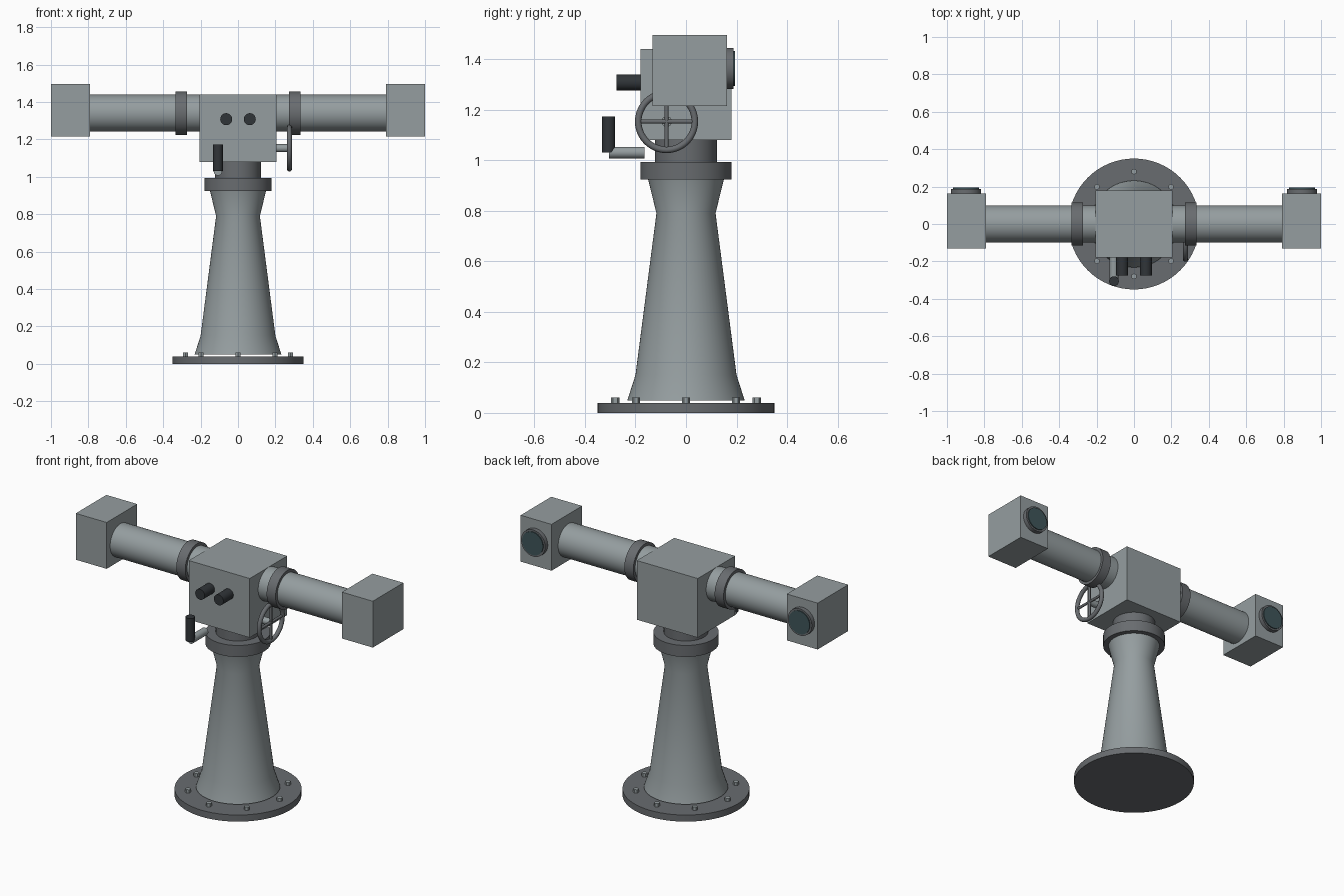
import bpy, bmesh
from math import pi, cos, sin, radians
from mathutils import Vector

if "Cube" in bpy.data.objects:
    bpy.data.objects.remove(bpy.data.objects["Cube"])


def material(name, color):
    m = bpy.data.materials.new(name)
    m.diffuse_color = (*color, 1)
    m.use_nodes = True
    m.node_tree.nodes["Principled BSDF"].inputs["Base Color"].default_value = m.diffuse_color
    return m


PAINT = material("grey_paint", (0.30, 0.34, 0.35))
STEEL = material("dark_steel", (0.14, 0.15, 0.16))
RUBBER = material("black_rubber", (0.03, 0.035, 0.04))
GLASS = material("lens_glass", (0.05, 0.09, 0.10))


def finish(ob, name, mat):
    ob.name = ob.data.name = name
    ob.data.materials.append(mat)
    bpy.ops.object.shade_smooth_by_angle(angle=radians(30))
    return ob


def box(name, lo, hi, mat):
    lo, hi = Vector(lo), Vector(hi)
    bpy.ops.mesh.primitive_cube_add(size=1, location=(lo + hi) / 2)
    ob = bpy.context.object
    for v in ob.data.vertices:
        v.co *= hi - lo
    return finish(ob, name, mat)


def rod(name, a, b, r, mat, sides=48):
    a, b = Vector(a), Vector(b)
    bpy.ops.mesh.primitive_cylinder_add(
        vertices=sides, radius=r, depth=(b - a).length, location=(a + b) / 2,
        rotation=(b - a).to_track_quat('Z', 'Y').to_euler())
    return finish(bpy.context.object, name, mat)


def lathe(name, profile, mat, sides=64):
    bm = bmesh.new()
    rings = [[bm.verts.new((r * cos(2 * pi * i / sides), r * sin(2 * pi * i / sides), z))
              for i in range(sides)] for r, z in profile]
    for low, high in zip(rings, rings[1:]):
        for i in range(sides):
            j = (i + 1) % sides
            bm.faces.new((low[i], low[j], high[j], high[i]))
    bm.faces.new(rings[0][::-1])
    bm.faces.new(rings[-1])
    me = bpy.data.meshes.new(name)
    bm.to_mesh(me)
    bm.free()
    ob = bpy.data.objects.new(name, me)
    bpy.context.collection.objects.link(ob)
    bpy.ops.object.select_all(action='DESELECT')
    bpy.context.view_layer.objects.active = ob
    ob.select_set(True)
    return finish(ob, name, mat)


# Base plate with a circle of hex bolts
rod("base_plate", (0, 0, 0), (0, 0, 0.04), 0.35, STEEL, 64)
for k in range(8):
    x, y = 0.28 * cos(k * pi / 4), 0.28 * sin(k * pi / 4)
    rod(f"base_bolt_{k + 1}", (x, y, 0.035), (x, y, 0.06), 0.016, PAINT, 6)

# Flared pedestal, bearing collar and neck
lathe("pedestal", [(0.232, 0.05), (0.2, 0.15), (0.117, 0.79), (0.15, 0.925)], PAINT)
rod("bearing_collar", (0, 0, 0.923), (0, 0, 0.993), 0.18, STEEL, 64)
rod("neck", (0, 0, 0.99), (0, 0, 1.085), 0.123, STEEL)

# Central housing
box("central_housing", (-0.205, -0.18, 1.08), (0.205, 0.18, 1.44), PAINT)

# Optical arms, mirrored left and right
TUBE_Z = 1.34
for side, s in (("left", -1), ("right", 1)):
    rod(f"{side}_tube", (s * 0.2, 0, TUBE_Z), (s * 0.8, 0, TUBE_Z), 0.099, PAINT)
    rod(f"{side}_tube_band", (s * 0.274, 0, TUBE_Z), (s * 0.334, 0, TUBE_Z), 0.116, STEEL)
    x0, x1 = sorted((s * 0.792, s * 1.0))
    box(f"{side}_end_housing", (x0, -0.132, 1.214), (x1, 0.162, 1.496), PAINT)
    rod(f"{side}_lens_rim", (s * 0.898, 0.155, 1.363), (s * 0.898, 0.188, 1.363), 0.081, STEEL)
    rod(f"{side}_lens", (s * 0.898, 0.16, 1.363), (s * 0.898, 0.194, 1.363), 0.07, GLASS)
    rod(f"{side}_eyepiece", (s * 0.063, -0.276, 1.308), (s * 0.063, -0.17, 1.308), 0.032, RUBBER, 32)

# Crank with upright grip
rod("crank_arm", (-0.107, -0.304, 1.03), (-0.107, -0.165, 1.03), 0.023, PAINT, 32)
rod("crank_grip", (-0.107, -0.306, 1.03), (-0.107, -0.306, 1.173), 0.026, RUBBER, 32)

# Handwheel on the right side
wy, wz, wx = -0.077, 1.153, 0.275
bpy.ops.mesh.primitive_torus_add(
    location=(wx, wy, wz), rotation=(0, pi / 2, 0), major_radius=0.112,
    minor_radius=0.013, major_segments=48, minor_segments=14)
finish(bpy.context.object, "handwheel_rim", STEEL)
rod("handwheel_spoke_level", (wx, wy - 0.112, wz), (wx, wy + 0.112, wz), 0.008, STEEL, 16)
rod("handwheel_spoke_upright", (wx, wy, wz - 0.112), (wx, wy, wz + 0.112), 0.008, STEEL, 16)
rod("handwheel_axle", (0.2, wy, wz), (wx, wy, wz), 0.021, PAINT, 24)
